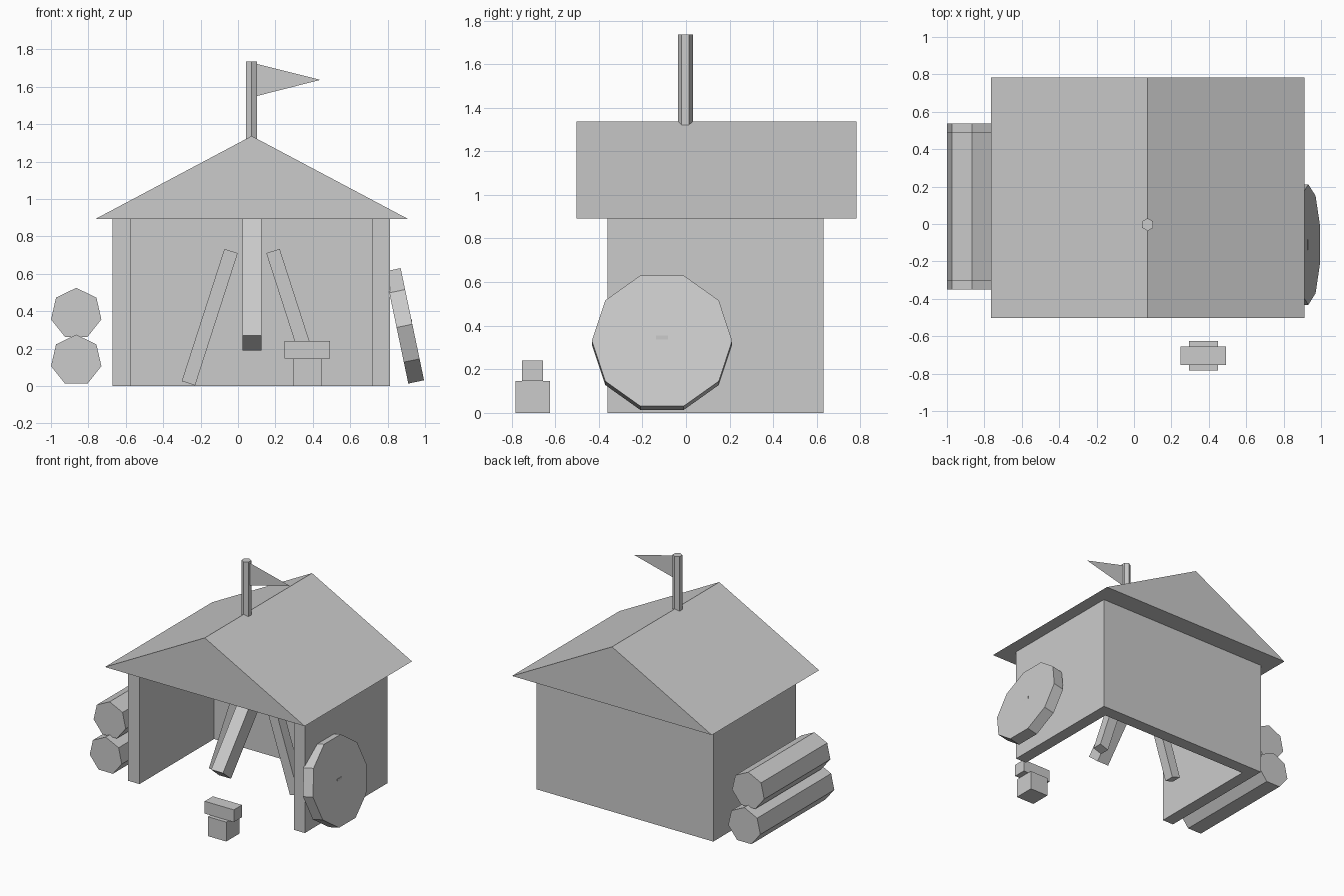
import bpy, math
from mathutils import Matrix, Vector

if "Cube" in bpy.data.objects:
    bpy.data.objects.remove(bpy.data.objects["Cube"])


def mesh(name, verts, faces):
    me = bpy.data.meshes.new(name)
    me.from_pydata(verts, [], faces)
    me.update()
    ob = bpy.data.objects.new(name, me)
    bpy.context.collection.objects.link(ob)
    return ob


def prism(name, profile, a, b, axis='Z', matrix=None):
    """Extrude a 2D profile from a to b: axis Z uses (x, y), axis Y uses (x, z)."""
    if axis == 'Z':
        place = lambda p, h: Vector((p[0], p[1], h))
    else:
        place = lambda p, h: Vector((p[0], -h, p[1]))
        a, b = -b, -a
    n = len(profile)
    verts = [place(p, a) for p in profile] + [place(p, b) for p in profile]
    if matrix:
        verts = [matrix @ v for v in verts]
    faces = [list(range(n))[::-1], list(range(n, 2 * n))]
    faces += [[i, (i + 1) % n, n + (i + 1) % n, n + i] for i in range(n)]
    return mesh(name, verts, faces)


def box(name, x0, x1, y0, y1, z0, z1):
    return prism(name, [(x0, y0), (x1, y0), (x1, y1), (x0, y1)], z0, z1)


def ngon(n, r, cx=0, cy=0, start=90):
    return [(cx + r * math.cos(math.radians(start) + math.tau * i / n),
             cy + r * math.sin(math.radians(start) + math.tau * i / n)) for i in range(n)]


def beam(name, p0, p1, w, d, side):
    """Square-ended beam from p0 to p1; w is measured along the side direction."""
    p0, p1, side = Vector(p0), Vector(p1), Vector(side)
    z = (p1 - p0).normalized()
    y = z.cross(side)
    m = Matrix((side, y, z)).transposed().to_4x4()
    m.translation = p0
    rect = [(-w / 2, -d / 2), (w / 2, -d / 2), (w / 2, d / 2), (-w / 2, d / 2)]
    return prism(name, rect, 0, (p1 - p0).length, matrix=m)


# U-shaped walls, open at the front
prism("walls", [(-.67, -.36), (-.575, -.36), (-.575, .535), (.72, .535),
                (.72, -.36), (.813, -.36), (.813, .63), (-.67, .63)], 0, .892)

# Solid gable roof with overhang
prism("roof", [(-.765, .892), (.912, .892), (.073, 1.337)], -.503, .783, 'Y')

# Flag pole and pennant on the ridge
prism("flag_pole", ngon(6, .034, .073, -.003), 1.3, 1.735)
mesh("flag", [(.09, -.003, 1.725), (.09, -.003, 1.548), (.44, -.003, 1.637)], [(0, 1, 2)])

# Side legs and the sloping front beam of the interior frame
for label, s in (("left", -1), ("right", 1)):
    beam(label + "_leg", (.075 + s * .34, .12, .015), (.075 + s * .112, .12, .722),
         .078, .075, (0, 1, 0))
beam("front_beam", (.075, -.31, .23), (.075, .245, .9), .1, .125, (1, 0, 0))

# Small anvil on its block
box("anvil_block", .295, .45, -.783, -.625, 0, .147)
box("anvil_top", .248, .492, -.753, -.655, .147, .24)

# Stacked logs by the left wall
prism("lower_log", ngon(7, .138, -.865, .137), -.35, .537, 'Y')
prism("upper_log", ngon(7, .138, -.865, .387), -.303, .49, 'Y')

# Ten-sided disc leaning on the right wall, with its hub barely showing
tilt = Matrix.Translation((.89, -.11, .322)) @ Matrix.Rotation(math.radians(78.2), 4, 'Y')
prism("leaning_disc", ngon(10, .322), -.043, .043, matrix=tilt)
box("disc_hub", .87, .931, -.138, -.082, .29, .355)
